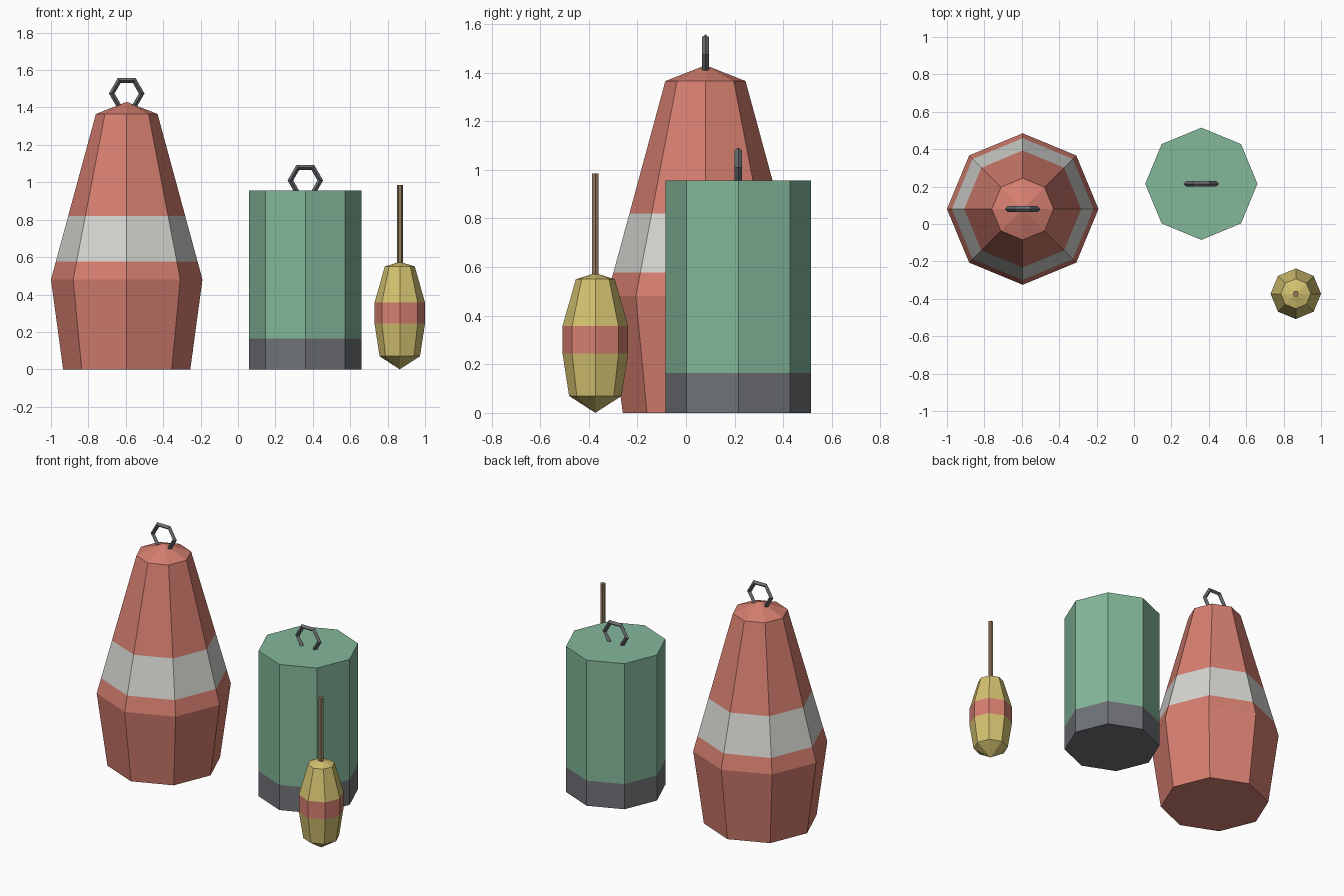
import bpy, bmesh, math

if "Cube" in bpy.data.objects:
    bpy.data.objects.remove(bpy.data.objects["Cube"])


def material(name, r, g, b):
    """Flat material from 0-255 display values, stored as linear."""
    def lin(c):
        c /= 255
        return c / 12.92 if c <= 0.04045 else ((c + 0.055) / 1.055) ** 2.4
    m = bpy.data.materials.new(name)
    m.diffuse_color = (lin(r), lin(g), lin(b), 1)
    m.use_nodes = True
    m.node_tree.nodes["Principled BSDF"].inputs["Base Color"].default_value = m.diffuse_color
    return m


RED = material("faded red", 214, 127, 112)
WHITE = material("off white", 212, 212, 208)
GREEN = material("sea green", 131, 183, 154)
DARK = material("dark grey", 111, 114, 119)
YELLOW = material("dull yellow", 212, 194, 112)
WOOD = material("brown wood", 148, 122, 97)
METAL = material("ring metal", 106, 109, 113)


def lathe(name, x, y, profile, mats, sides=8):
    """Faceted solid of revolution; profile is (radius, z), mats one per band."""
    bm = bmesh.new()
    rings = []
    for r, z in profile:
        n = sides if r > 0 else 1
        rings.append([bm.verts.new((r * math.cos(2 * math.pi * i / sides),
                                    r * math.sin(2 * math.pi * i / sides), z))
                      for i in range(n)])
    used = list(dict.fromkeys(mats))
    for low, high, mat in zip(rings, rings[1:], mats):
        for i in range(sides):
            j = (i + 1) % sides
            if len(low) == 1:
                f = bm.faces.new((low[0], high[j], high[i]))
            elif len(high) == 1:
                f = bm.faces.new((low[i], low[j], high[0]))
            else:
                f = bm.faces.new((low[i], low[j], high[j], high[i]))
            f.material_index = used.index(mat)
    # flat end caps where the profile does not close to a point
    if len(rings[0]) > 1:
        bm.faces.new(rings[0][::-1]).material_index = used.index(mats[0])
    if len(rings[-1]) > 1:
        bm.faces.new(rings[-1]).material_index = used.index(mats[-1])
    bmesh.ops.recalc_face_normals(bm, faces=bm.faces)
    me = bpy.data.meshes.new(name)
    bm.to_mesh(me)
    bm.free()
    for m in used:
        me.materials.append(m)
    ob = bpy.data.objects.new(name, me)
    ob.location = (x, y, 0)
    bpy.context.collection.objects.link(ob)
    return ob


def lifting_ring(name, x, y, z):
    """Upright six-sided ring with a diamond cross-section."""
    bpy.ops.mesh.primitive_torus_add(
        major_segments=6, minor_segments=4, major_radius=0.08,
        minor_radius=0.015, location=(x, y, z), rotation=(math.pi / 2, 0, 0))
    ob = bpy.context.object
    ob.name = name
    ob.data.materials.append(METAL)


# large red buoy: flared base, long taper with a white stripe, shallow peak
def taper(z):
    return 0.405 + (0.165 - 0.405) * (z - 0.48) / (1.365 - 0.48)


lathe("red_buoy", -0.595, 0.08,
      [(0.34, 0), (0.405, 0.48), (taper(0.577), 0.577), (taper(0.82), 0.82),
       (0.165, 1.365), (0, 1.43)],
      [RED, RED, WHITE, RED, RED])
lifting_ring("red_buoy_ring", -0.595, 0.08, 1.475)

# green drum buoy with a dark lower band
lathe("green_buoy", 0.36, 0.215,
      [(0.3, 0), (0.3, 0.165), (0.3, 0.955)], [DARK, GREEN])
lifting_ring("green_buoy_ring", 0.36, 0.215, 1.01)

# small yellow float with a red belt, pointed at both ends
lathe("yellow_float", 0.865, -0.373,
      [(0, 0), (0.108, 0.07), (0.135, 0.245), (0.135, 0.357),
       (0.08, 0.55), (0, 0.575)],
      [YELLOW, YELLOW, RED, YELLOW, YELLOW])

# wooden stick standing in the float
lathe("float_stick", 0.865, -0.373, [(0.016, 0.5), (0.016, 0.985)], [WOOD], 6)
